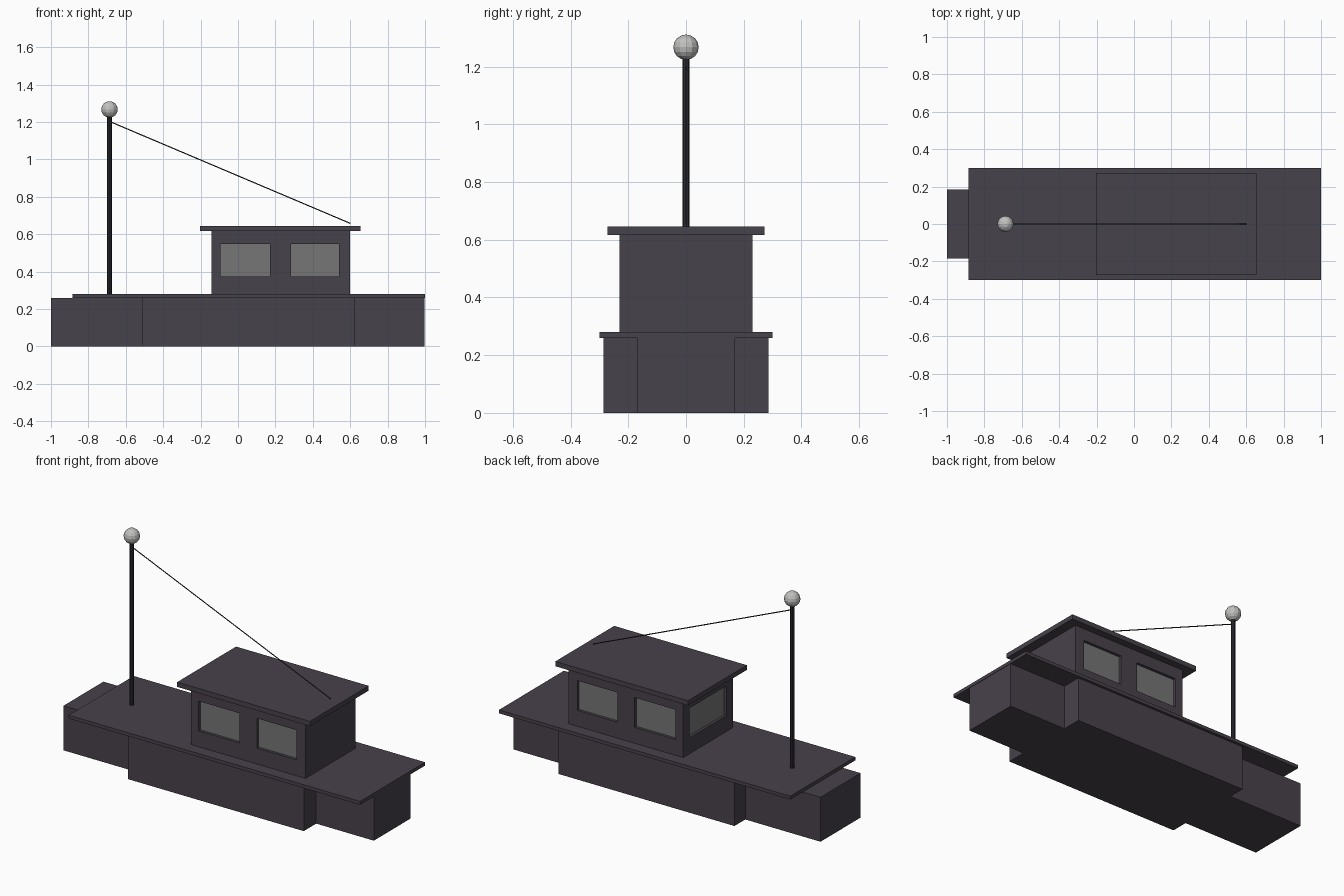
import bpy, bmesh
from mathutils import Vector

cube = bpy.data.objects.get("Cube")
if cube:
    bpy.data.objects.remove(cube, do_unlink=True)


def material(name, rgb):
    mat = bpy.data.materials.new(name)
    mat.use_nodes = True
    mat.diffuse_color = (*rgb, 1)
    mat.node_tree.nodes["Principled BSDF"].inputs["Base Color"].default_value = (*rgb, 1)
    return mat


paint = material("dark_plum_paint", (0.064, 0.054, 0.070))
glass = material("grey_glass", (0.18, 0.18, 0.18))
metal = material("dark_metal", (0.026, 0.025, 0.033))
lamp_white = material("pale_grey_lamp", (0.53, 0.53, 0.52))


def add_object(name, bm, mat):
    bmesh.ops.recalc_face_normals(bm, faces=bm.faces)
    mesh = bpy.data.meshes.new(name)
    bm.to_mesh(mesh)
    bm.free()
    mesh.materials.append(mat)
    obj = bpy.data.objects.new(name, mesh)
    bpy.context.collection.objects.link(obj)
    return obj


def box(name, x, y, z, mat):
    """Box from (low, high) ranges on each axis."""
    bm = bmesh.new()
    bmesh.ops.create_cube(bm, size=1)
    for v in bm.verts:
        v.co = [r[0] if c < 0 else r[1] for c, r in zip(v.co, (x, y, z))]
    return add_object(name, bm, mat)


def rod(name, start, end, radius, sides, mat):
    """Straight round bar between two points."""
    start, end = Vector(start), Vector(end)
    axis = end - start
    bm = bmesh.new()
    bmesh.ops.create_cone(bm, cap_ends=True, segments=sides, radius1=radius,
                          radius2=radius, depth=axis.length)
    turn = axis.to_track_quat('Z', 'Y').to_matrix()
    bmesh.ops.rotate(bm, verts=bm.verts, matrix=turn)
    bmesh.ops.translate(bm, verts=bm.verts, vec=(start + end) / 2)
    return add_object(name, bm, mat)


def cut(target, cutter):
    mod = target.modifiers.new(cutter.name, 'BOOLEAN')
    mod.operation = 'DIFFERENCE'
    mod.solver = 'EXACT'
    mod.object = cutter
    cutter.hide_render = True
    cutter.hide_set(True)


# Hull: stepped plan outline, mirrored across the keel line and extruded
HULL_TOP = 0.26
half = [(-1, 0.185), (-0.513, 0.185), (-0.513, 0.285),
        (0.625, 0.285), (0.625, 0.17), (0.998, 0.17)]
outline = half + [(x, -y) for x, y in reversed(half)]
bm = bmesh.new()
base = bm.faces.new([bm.verts.new((x, y, 0)) for x, y in outline])
grown = bmesh.ops.extrude_face_region(bm, geom=[base], use_keep_orig=True)
top = [g for g in grown["geom"] if isinstance(g, bmesh.types.BMVert)]
bmesh.ops.translate(bm, verts=top, vec=(0, 0, HULL_TOP))
add_object("hull", bm, paint)

# Deck, cabin and roof
DECK_TOP, ROOF_BASE = 0.28, 0.617
box("deck", (-0.885, 1), (-0.3, 0.3), (HULL_TOP, DECK_TOP), paint)
cabin = box("cabin", (-0.143, 0.598), (-0.23, 0.23), (DECK_TOP, ROOF_BASE), paint)
box("cabin_roof", (-0.203, 0.655), (-0.272, 0.272), (ROOF_BASE, 0.645), paint)

# Recessed windows: two on each side, one on the mast-facing end
RECESS, PANE = 0.02, 0.004
sill = (0.373, 0.547)
for label, span in (("fore", (-0.093, 0.172)), ("aft", (0.283, 0.541))):
    for side, s in (("right", -1), ("left", 1)):
        deep = s * (0.23 - RECESS)
        cut(cabin, box(f"{label}_{side}_window_cutter", span,
                       sorted((deep, s * 0.3)), sill, paint))
        box(f"{label}_{side}_window", span,
            sorted((deep - s * PANE, deep + s * PANE)), sill, glass)
end_span, deep = (-0.17, 0.17), -0.143 + RECESS
cut(cabin, box("end_window_cutter", (-0.25, deep), end_span, sill, paint))
box("end_window", (deep - PANE, deep + PANE), end_span, sill, glass)

# Mast, lamp and stay wire
MAST_X = -0.687
rod("mast", (MAST_X, 0, DECK_TOP), (MAST_X, 0, 1.24), 0.0125, 8, metal)
rod("stay_wire", (MAST_X, 0, 1.203), (0.6, 0, 0.658), 0.003, 6, metal)
bm = bmesh.new()
bmesh.ops.create_uvsphere(bm, u_segments=12, v_segments=8, radius=0.044)
bmesh.ops.translate(bm, verts=bm.verts, vec=(MAST_X, 0, 1.267))
add_object("mast_lamp", bm, lamp_white)
